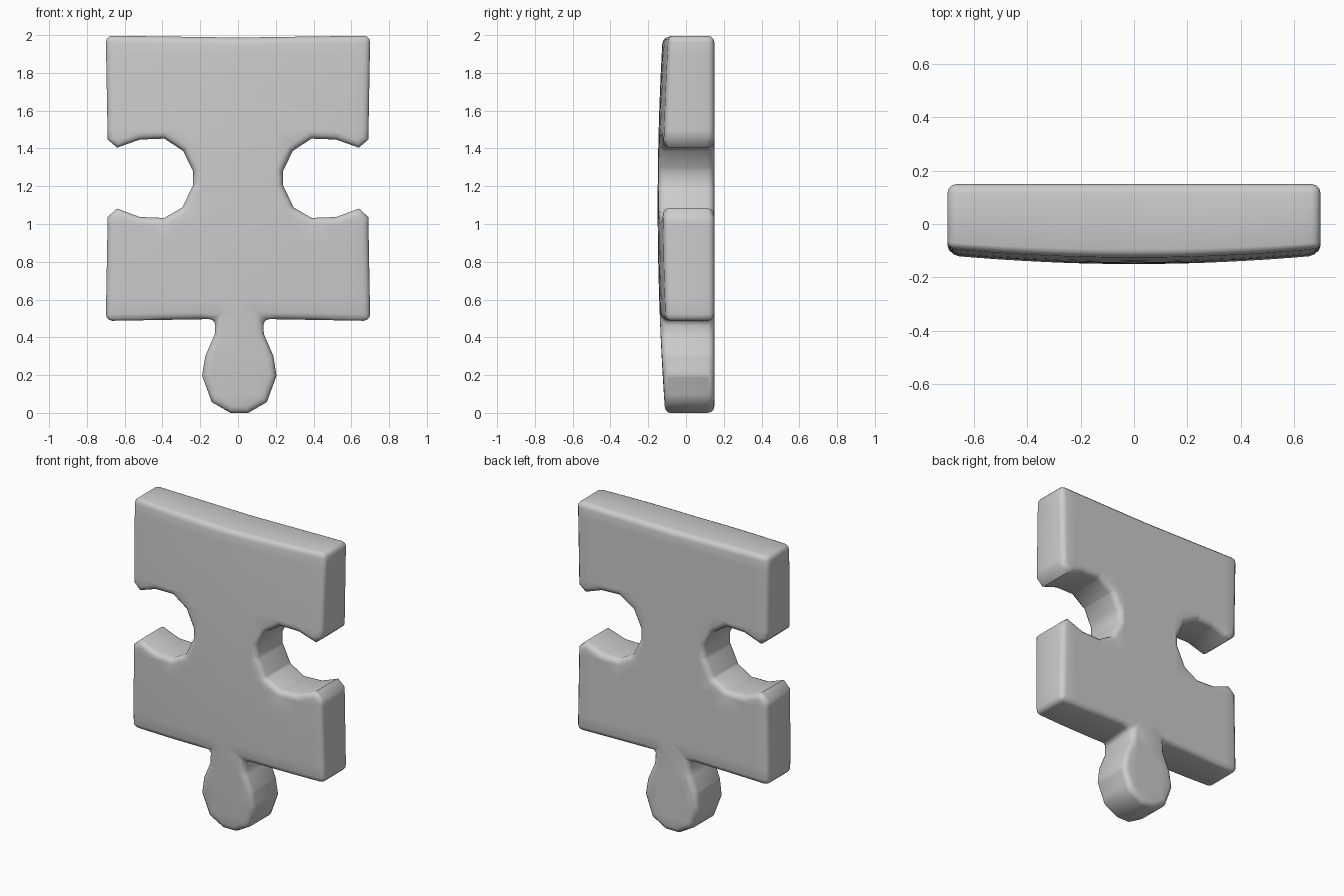
import bpy, bmesh, math

if "Cube" in bpy.data.objects:
    bpy.data.objects.remove(bpy.data.objects["Cube"])

BACK, FRONT, BEVEL = 0.15, -0.15, 0.035

# right half outline (x, z): body with round socket, then neck and round tab
body = [(0.70, 2.0), (0.69, 1.45), (0.64, 1.407), (0.52, 1.45), (0.39, 1.455),
        (0.29, 1.39), (0.237, 1.28), (0.237, 1.21), (0.295, 1.09), (0.39, 1.035),
        (0.52, 1.04), (0.64, 1.085), (0.69, 1.04), (0.70, 0.49)]
tab = [(0.125, 0.50), (0.13, 0.42), (0.18, 0.305), (0.197, 0.20),
       (0.146, 0.06), (0.047, 0.003)]
TAB_X = 0.007

right = body + [(x + TAB_X, z) for x, z in tab]
left = [(-x, z) for x, z in body] + [(TAB_X - x, z) for x, z in tab]
outline = [(0, 1.99)] + right + left[::-1]


def dome(x, z):
    """Depth of the gently bulging front face."""
    return FRONT + 0.033 * (x / 0.7) ** 2 + 0.033 * (z - 1.1) ** 2


bm = bmesh.new()
# flat outline extruded to a slab
face = bm.faces.new([bm.verts.new((x, FRONT, z)) for x, z in outline])
ext = bmesh.ops.extrude_face_region(bm, geom=[face])
for v in ext["geom"]:
    if isinstance(v, bmesh.types.BMVert):
        v.co.y = BACK
if not any(len(f.verts) == len(outline) and f.calc_center_median().y < 0 for f in bm.faces):
    bm.faces.new([v for v in bm.verts if v.co.y < 0])
bmesh.ops.recalc_face_normals(bm, faces=bm.faces[:])

# round both rims and the sharp upright corners
rim = [e for e in bm.edges if e.calc_face_angle(0) > math.radians(65)]
bmesh.ops.bevel(bm, geom=rim, offset=BEVEL, offset_type='OFFSET', segments=3,
                profile=0.5, affect='EDGES', clamp_overlap=True)

# grid cuts so the front can bulge
cuts = [((i * 0.1, 0, 0), (1, 0, 0)) for i in range(-6, 7)]
cuts += [((0, 0, i * 0.1), (0, 0, 1)) for i in range(1, 20)]
for co, no in cuts:
    bmesh.ops.bisect_plane(bm, geom=bm.verts[:] + bm.edges[:] + bm.faces[:],
                           dist=0.0005, plane_co=co, plane_no=no)
for v in bm.verts:
    if v.co.y < 0:
        v.co.y *= dome(v.co.x, v.co.z) / FRONT

# stand on the ground
low = min(v.co.z for v in bm.verts)
for v in bm.verts:
    v.co.z -= low
bmesh.ops.recalc_face_normals(bm, faces=bm.faces[:])

mesh = bpy.data.meshes.new("jigsaw_piece")
bm.to_mesh(mesh)
bm.free()
obj = bpy.data.objects.new("jigsaw_piece", mesh)
bpy.context.collection.objects.link(obj)
bpy.context.view_layer.objects.active = obj
obj.select_set(True)
bpy.ops.object.shade_smooth_by_angle(angle=math.radians(50))
